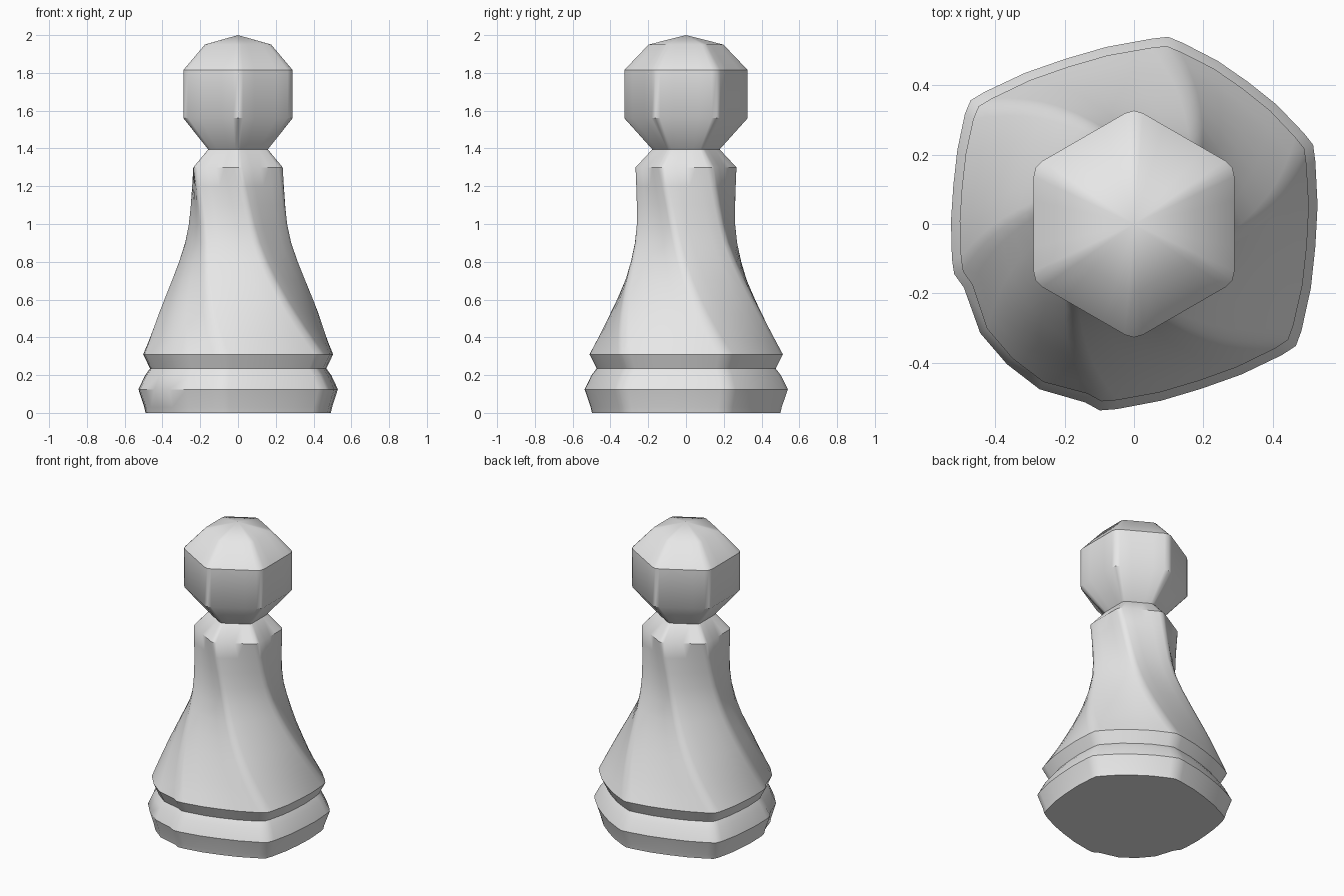
import bpy, bmesh, math
from mathutils import Vector

if "Cube" in bpy.data.objects:
    bpy.data.objects.remove(bpy.data.objects["Cube"])

light_grey = bpy.data.materials.new("light_grey")
light_grey.diffuse_color = (0.8, 0.8, 0.8, 1)
light_grey.use_nodes = True
light_grey.node_tree.nodes["Principled BSDF"].inputs["Base Color"].default_value = light_grey.diffuse_color

TWIST = math.radians(49.5)   # total turn of the hexagon from neck to base
Z_LOW, Z_HIGH = 0.31, 1.3
# uneven foot: per corner turn (degrees), radius gain, bulge of the side after it
CORNERS = [(3.5, 0.08, 0.015), (-4, -0.02, 0.075), (0, 0, 0.02),
           (3.5, 0.07, 0.02), (4.5, 0.03, 0.022), (0, 0, 0.02)]


def turn(z):
    t = min(max((Z_HIGH - z) / (Z_HIGH - Z_LOW), 0), 1)
    return TWIST * t


def hex_ring(z, r, soft=0.09):
    """Softened hexagon, turned by height; the unevenness fades out upwards."""
    r *= 1.012
    k = min(max((0.95 - z) / (0.95 - Z_LOW), 0), 1)
    c = []
    for i, (da, dr, _) in enumerate(CORNERS):
        a = math.radians(90 + 60 * i + k * da) + turn(z)
        c.append(Vector((math.cos(a), math.sin(a), 0)) * r * (1 + k * dr))
    pts = []
    for i in range(6):
        nxt = c[(i + 1) % 6]
        p, q = c[i].lerp(c[i - 1], soft), c[i].lerp(nxt, soft)
        pts += [p, (p + q) / 4 + c[i] / 2, q]
        out = (c[i] + nxt).normalized() * CORNERS[i][2] * k
        for t in (0.3, 0.5, 0.7):
            pts.append(c[i].lerp(nxt, t) + out * 4 * t * (1 - t))
    return [p + Vector((0, 0, z)) for p in pts]


def loft(name, profile, cap_bottom=False, tip=None):
    bm = bmesh.new()
    rings = [[bm.verts.new(p) for p in hex_ring(z, r)] for z, r in profile]
    n = len(rings[0])
    for a, b in zip(rings, rings[1:]):
        for i in range(n):
            j = (i + 1) % n
            bm.faces.new((a[i], a[j], b[j], b[i]))
    if cap_bottom:
        bm.faces.new(list(reversed(rings[0])))
    if tip is not None:
        top = bm.verts.new((0, 0, tip))
        for i in range(n):
            bm.faces.new((rings[-1][i], rings[-1][(i + 1) % n], top))
    me = bpy.data.meshes.new(name)
    bm.to_mesh(me)
    bm.free()
    me.materials.append(light_grey)
    ob = bpy.data.objects.new(name, me)
    bpy.context.collection.objects.link(ob)
    bpy.ops.object.select_all(action='DESELECT')
    ob.select_set(True)
    bpy.context.view_layer.objects.active = ob
    bpy.ops.object.shade_smooth_by_angle(angle=math.radians(40))
    return ob


# foot with its bulging rim
loft("base", [(0, 0.513), (0.03, 0.52), (0.125, 0.553), (0.2, 0.515),
              (0.235, 0.487)], cap_bottom=True)

# flared, twisted body from the groove up to the neck
loft("body", [(0.235, 0.487), (0.31, 0.526), (0.38, 0.494), (0.45, 0.463),
              (0.525, 0.431), (0.6, 0.398), (0.7, 0.356), (0.8, 0.318),
              (0.9, 0.288), (1.0, 0.272), (1.1, 0.267), (1.2, 0.267),
              (1.3, 0.27), (1.395, 0.18)])

# faceted head
loft("head", [(1.395, 0.18), (1.56, 0.33), (1.815, 0.33), (1.95, 0.2)],
     tip=2.0)
